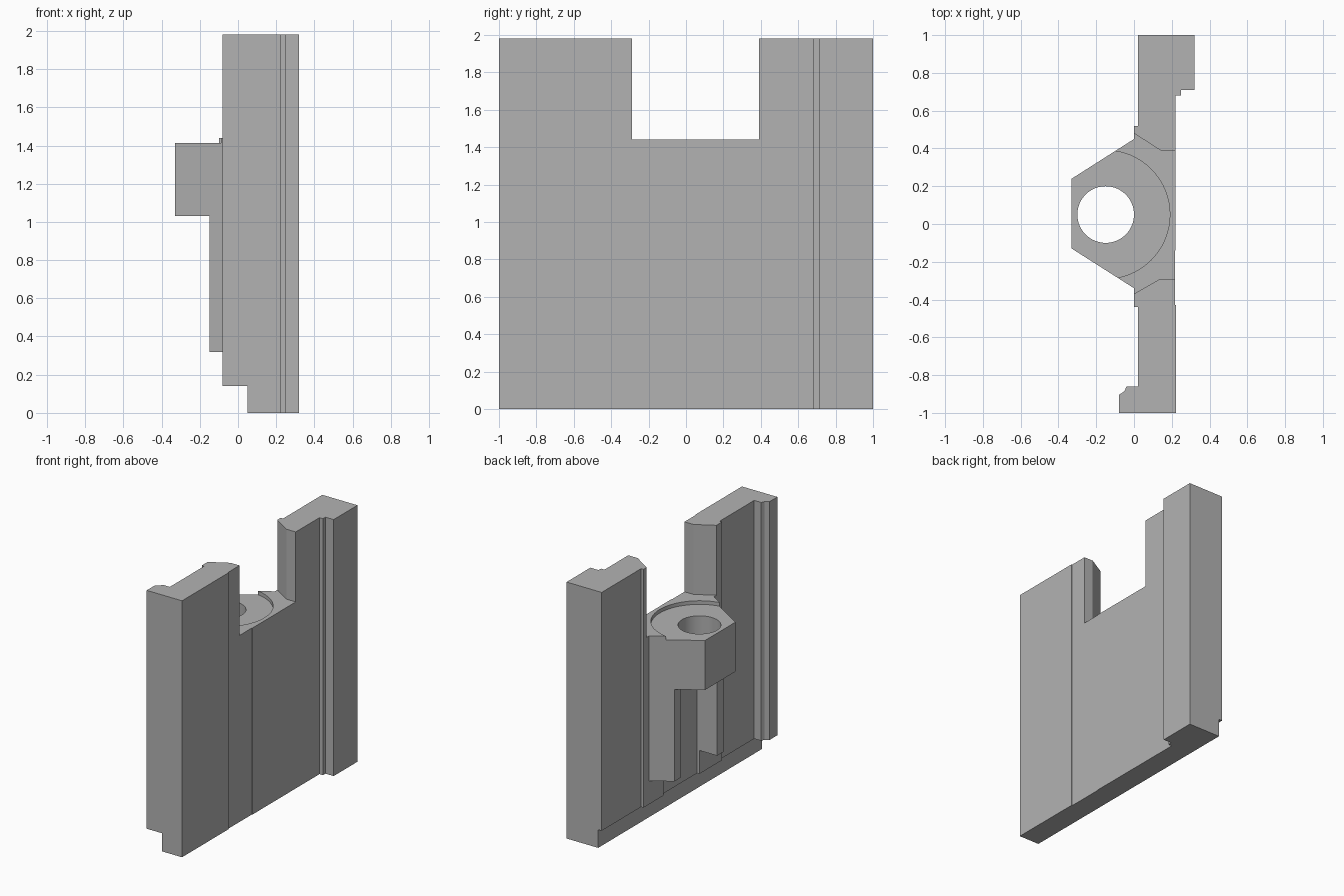
import bpy
import bmesh
from math import cos, sin, pi

cube = bpy.data.objects.get("Cube")
if cube:
    bpy.data.objects.remove(cube)

HEIGHT = 1.98
LUG_TOP = 1.44
LUG_BOTTOM = 1.03

grey = bpy.data.materials.new("plain grey")
grey.use_nodes = True
grey.diffuse_color = (0.45, 0.45, 0.45, 1)
grey.node_tree.nodes["Principled BSDF"].inputs["Base Color"].default_value = grey.diffuse_color


def prism(name, outline, z0, z1):
    """Extrude an xy outline from z0 to z1."""
    bm = bmesh.new()
    face = bm.faces.new([bm.verts.new((x, y, z0)) for x, y in outline])
    top = bmesh.ops.extrude_face_region(bm, geom=[face])["geom"]
    verts = [v for v in top if isinstance(v, bmesh.types.BMVert)]
    bmesh.ops.translate(bm, verts=verts, vec=(0, 0, z1 - z0))
    bmesh.ops.recalc_face_normals(bm, faces=bm.faces)
    mesh = bpy.data.meshes.new(name)
    bm.to_mesh(mesh)
    bm.free()
    mesh.materials.append(grey)
    obj = bpy.data.objects.new(name, mesh)
    bpy.context.collection.objects.link(obj)
    return obj


def rect(x0, x1, y0, y1):
    return [(x0, y0), (x1, y0), (x1, y1), (x0, y1)]


def circle(x, y, r, n=64):
    return [(x + r * cos(2 * pi * i / n), y + r * sin(2 * pi * i / n)) for i in range(n)]


def cut(body, name, outline, z0, z1):
    """Subtract a prism and discard the cutter."""
    cutter = prism(name, outline, z0, z1)
    cutter.hide_render = True
    mod = body.modifiers.new(name, "BOOLEAN")
    mod.operation = "DIFFERENCE"
    mod.solver = "EXACT"
    mod.object = cutter
    bpy.context.view_layer.objects.active = body
    bpy.ops.object.modifier_apply(modifier=mod.name)
    bpy.data.objects.remove(cutter)


# Full plan outline: plate, lipped ends and projecting lug
outer_side = [(0.222, -1), (0.222, -0.43), (0.216, -0.43), (0.216, -0.14), (0.22, -0.14),
              (0.22, 0.68), (0.25, 0.68), (0.25, 0.71), (0.32, 0.71), (0.32, 1)]
inner_side = [(0.02, 1), (0.02, 0.52), (0, 0.52), (0, 0.45), (-0.33, 0.24),
              (-0.33, -0.13), (0, -0.34), (0, -0.44), (0.02, -0.44)]
front_lip = [(0.02, -0.86), (-0.04, -0.86), (-0.05, -0.885), (-0.08, -0.905), (-0.08, -1)]
body = prism("bracket_plate", outer_side + inner_side + front_lip, 0, HEIGHT)

# Window above the lug, with splayed inner corners
window = [(0.5, -0.29), (0.5, 0.39), (0.14, 0.39), (0, 0.48),
          (-0.5, 0.48), (-0.5, -0.37), (0, -0.37), (0.14, -0.29)]
cut(body, "window_cutter", window, LUG_TOP, 2.2)

# Space under the lug, leaving two support legs
cut(body, "lug_underside_cutter", rect(-0.5, -0.15, -0.6, 0.6), -0.1, LUG_BOTTOM)
cut(body, "leg_gap_cutter", rect(-0.6, 0.02, -0.165, 0.275), -0.2, LUG_BOTTOM)
cut(body, "leg_foot_cutter", rect(-0.55, 0, -0.4, 0.5), -0.15, 0.32)

# Rebate along the bottom edge
cut(body, "bottom_rebate_cutter", rect(-0.7, 0.05, -1.2, 1.2), -0.3, 0.14)

# Washer recess and bolt hole
cut(body, "washer_recess_cutter", circle(-0.15, 0.05, 0.34), 1.412, 1.6)
cut(body, "bolt_hole_cutter", circle(-0.15, 0.05, 0.15), 0.9, 1.7)

# Smooth the round walls only
bpy.ops.object.select_all(action="DESELECT")
body.select_set(True)
bpy.context.view_layer.objects.active = body
bpy.ops.object.shade_smooth_by_angle(angle=pi / 9)
